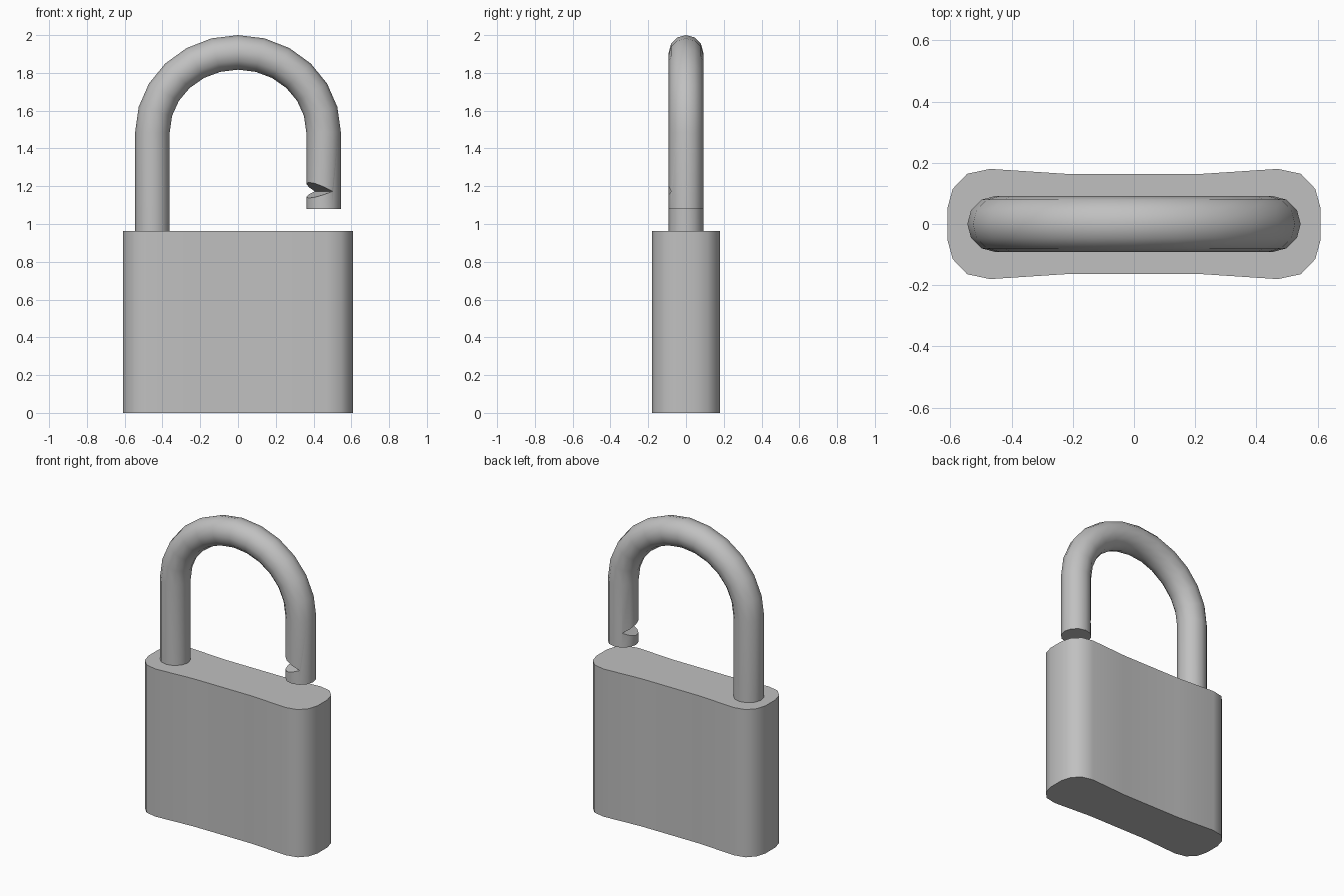
import bpy, bmesh
from math import cos, sin, pi, radians
from mathutils import Matrix

cube = bpy.data.objects.get("Cube")
if cube:
    bpy.data.objects.remove(cube, do_unlink=True)

metal = bpy.data.materials.new("grey_metal")
metal.use_nodes = True
grey = (0.53, 0.53, 0.53, 1)
metal.diffuse_color = grey
metal.node_tree.nodes["Principled BSDF"].inputs["Base Color"].default_value = grey


def loft(name, rings):
    """Skin a list of equal-sized point rings and cap both ends."""
    bm = bmesh.new()
    loops = [[bm.verts.new(p) for p in ring] for ring in rings]
    n = len(loops[0])
    for a, b in zip(loops, loops[1:]):
        for i in range(n):
            j = (i + 1) % n
            bm.faces.new((a[i], a[j], b[j], b[i]))
    bm.faces.new(loops[0][::-1])
    bm.faces.new(loops[-1])
    bmesh.ops.recalc_face_normals(bm, faces=bm.faces)
    mesh = bpy.data.meshes.new(name)
    bm.to_mesh(mesh)
    bm.free()
    mesh.materials.append(metal)
    obj = bpy.data.objects.new(name, mesh)
    bpy.context.collection.objects.link(obj)
    return obj


def activate(obj):
    bpy.ops.object.select_all(action="DESELECT")
    obj.select_set(True)
    bpy.context.view_layer.objects.active = obj


# Body: waisted outline with rounded ends, mirrored from one quarter
quarter = [(0.61, 0.05), (0.592, 0.115), (0.545, 0.164), (0.47, 0.18), (0.21, 0.163)]
half = quarter + [(-x, y) for x, y in reversed(quarter)]
outline = half + [(x, -y) for x, y in reversed(half)]
body = loft("lock_body", [[(x, y, z) for x, y in outline] for z in (0, 0.963)])

# Shackle: round bar swept up the long leg, over the arch and down the short leg
LEG, RADIUS, SPRING, RISE, SIDES = 0.453, 0.0915, 1.487, 0.4215, 12
path = [(-LEG, 0.95, pi)]
for i in range(13):
    a = pi - i * pi / 12
    path.append((LEG * cos(a), SPRING + RISE * sin(a), a))
path.append((LEG, 1.08, 0))
rings = []
for x, z, a in path:
    ring = []
    for k in range(SIDES):
        t = 2 * pi * k / SIDES
        out = RADIUS * cos(t)
        ring.append((x + out * cos(a), RADIUS * sin(t), z + out * sin(a)))
    rings.append(ring)
shackle = loft("shackle", rings)

# Latch notch: wedge cut to the middle of the short leg, turned toward the front
wedge = [(0, 1.173), (-0.18, 1.267), (-0.18, 1.103)]
cutter = loft("notch_cutter", [[(x, y, z) for x, z in wedge] for y in (-0.2, 0.2)])
cutter.data.transform(Matrix.Translation((LEG, 0, 0)) @ Matrix.Rotation(radians(31), 4, "Z"))
cutter.hide_render = True
cut = shackle.modifiers.new("latch_notch", "BOOLEAN")
cut.operation = "DIFFERENCE"
cut.solver = "EXACT"
cut.object = cutter
activate(shackle)
bpy.ops.object.modifier_apply(modifier=cut.name)
bpy.data.objects.remove(cutter, do_unlink=True)

# Smooth rounded sides, crisp rims
for obj in (body, shackle):
    activate(obj)
    bpy.ops.object.shade_smooth_by_angle(angle=radians(40))
